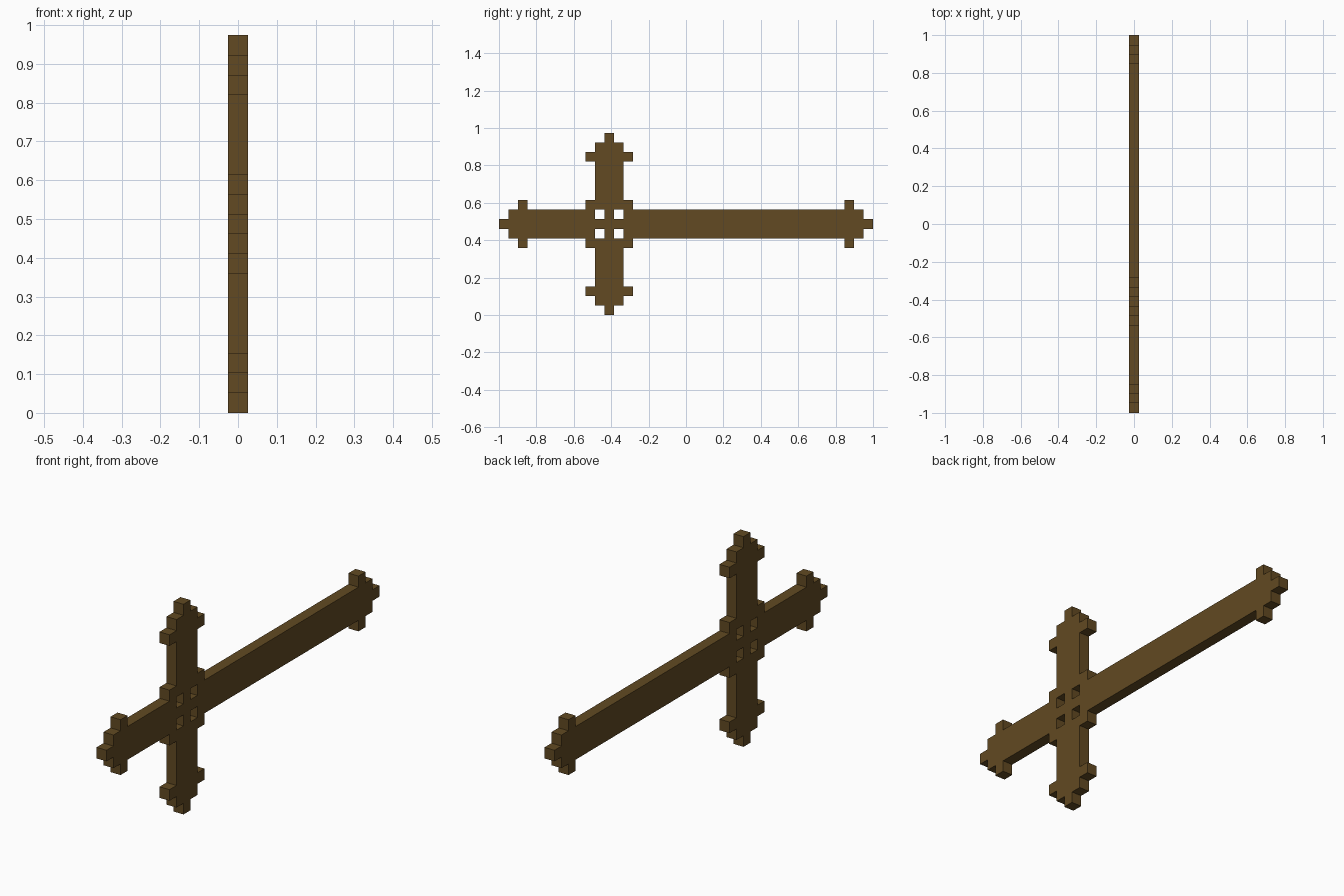
import bpy
import bmesh

if "Cube" in bpy.data.objects:
    bpy.data.objects.remove(bpy.data.objects["Cube"])

U = 2 / 39            # one square cell of the design
CY, CZ = 11, 9        # cell where the two bars cross


def block(y0, y1, z0, z1):
    """All cells in an inclusive rectangle."""
    return {(y, z) for y in range(y0, y1 + 1) for z in range(z0, z1 + 1)}


# Long bar: body, pointed tips and cross knobs
cells = block(1, 37, CZ - 1, CZ + 1) | block(0, 38, CZ, CZ)
for y in (2, 36):
    cells |= block(y, y, CZ - 2, CZ + 2)

# Upright bar: body, pointed tips and cross knobs
cells |= block(CY - 1, CY + 1, 1, 17) | block(CY, CY, 0, 18)
for z in (2, 16):
    cells |= block(CY - 2, CY + 2, z, z)

# Crossing: filled inner corners and four square windows
for sy in (-1, 1):
    for sz in (-1, 1):
        cells.add((CY + 2 * sy, CZ + 2 * sz))
        cells.discard((CY + sy, CZ + sz))

# Flat outline, thickened by one cell into a solid
bm = bmesh.new()
corners = {}


def corner(y, z):
    if (y, z) not in corners:
        corners[y, z] = bm.verts.new((-U / 2, y * U - 1, z * U))
    return corners[y, z]


for y, z in sorted(cells):
    bm.faces.new([corner(y, z), corner(y + 1, z),
                  corner(y + 1, z + 1), corner(y, z + 1)])
result = bmesh.ops.extrude_face_region(bm, geom=bm.faces[:], use_keep_orig=True)
for v in result["geom"]:
    if isinstance(v, bmesh.types.BMVert):
        v.co.x += U
bmesh.ops.recalc_face_normals(bm, faces=bm.faces[:])

mesh = bpy.data.meshes.new("cross")
bm.to_mesh(mesh)
bm.free()
cross = bpy.data.objects.new("cross", mesh)
bpy.context.collection.objects.link(cross)

# Brown wood
wood = bpy.data.materials.new("brown wood")
wood.diffuse_color = (0.122, 0.068, 0.016, 1)
wood.use_nodes = True
wood.node_tree.nodes["Principled BSDF"].inputs["Base Color"].default_value = wood.diffuse_color
mesh.materials.append(wood)
